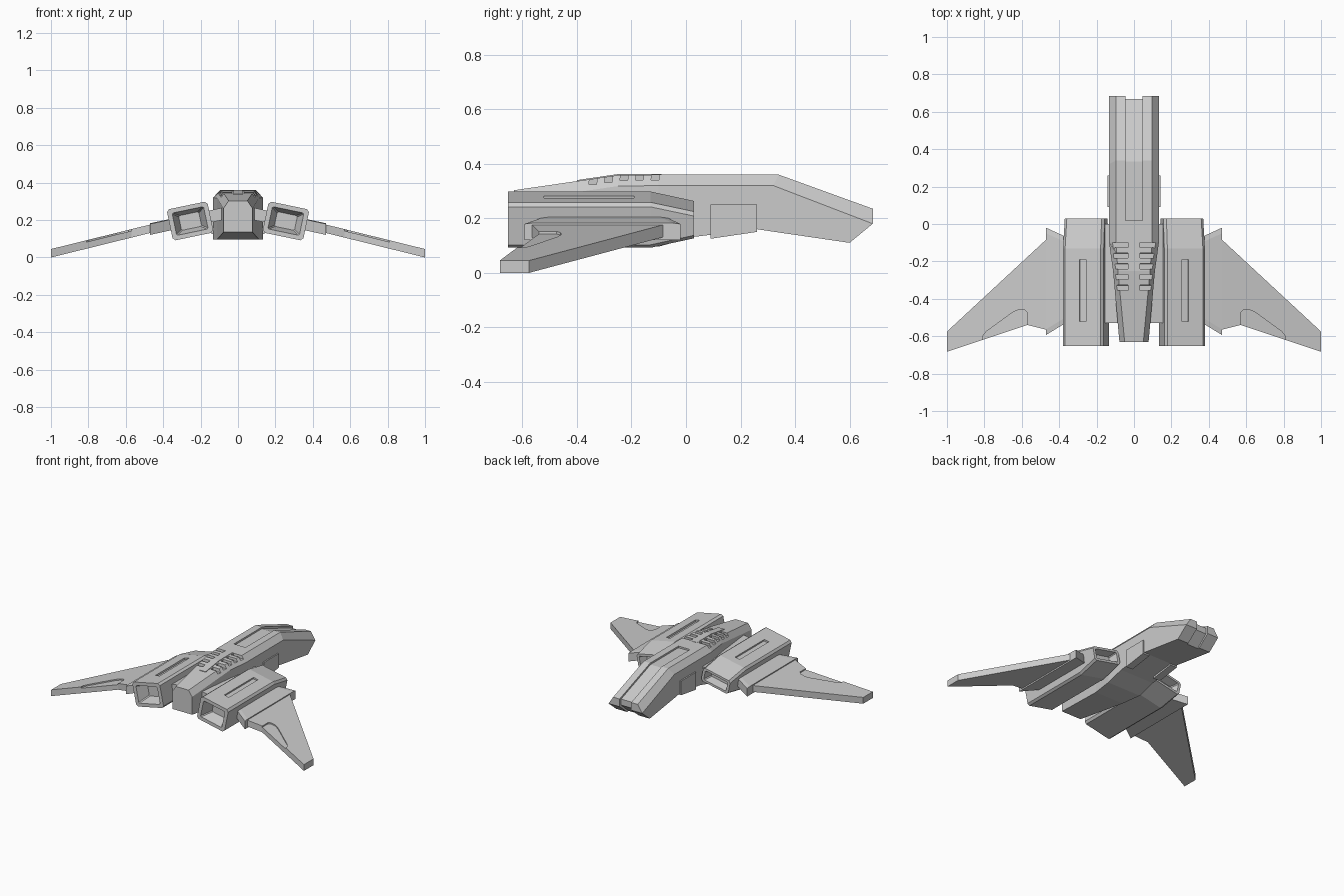
import bpy, bmesh
from math import sin, cos, radians

if "Cube" in bpy.data.objects:
    bpy.data.objects.remove(bpy.data.objects["Cube"])


def loft(name, rings, mirror=False, split_caps=False, cutter=False):
    """Skin a list of equal-length point rings and close both ends."""
    bm = bmesh.new()
    vs = [[bm.verts.new(p) for p in r] for r in rings]
    n = len(rings[0])
    for a, b in zip(vs, vs[1:]):
        for i in range(n):
            j = (i + 1) % n
            bm.faces.new((a[i], a[j], b[j], b[i]))
    for r in (vs[0], vs[-1]):
        if split_caps:
            bm.faces.new(r[1:5])
            bm.faces.new((r[0], r[1], r[4], r[5]))
        else:
            bm.faces.new(r)
    bmesh.ops.recalc_face_normals(bm, faces=bm.faces)
    me = bpy.data.meshes.new(name)
    bm.to_mesh(me)
    bm.free()
    ob = bpy.data.objects.new(name, me)
    bpy.context.collection.objects.link(ob)
    if cutter:
        ob.hide_render = True
        ob.display_type = 'WIRE'
    if mirror:
        mirror_x(ob)
    return ob


def mirror_x(ob):
    m = ob.modifiers.new("mirror", 'MIRROR')
    m.use_clip = False
    m.use_mirror_merge = False


def cut(ob, cutter):
    m = ob.modifiers.new("cut", 'BOOLEAN')
    m.operation = 'DIFFERENCE'
    m.object = cutter


def side_prism(x0, x1, profile):
    return [[(x, y, z) for y, z in profile] for x in (x0, x1)]


# Fuselage: y, top z, shoulder z, bottom z, top half width, side half width
sections = [(-0.63, .303, .262, .135, .05, .078),
            (-0.25, .358, .318, .096, .086, .112),
            (-0.10, .36, .32, .096, .097, .133),
            (0.03, .36, .32, .132, .097, .133),
            (0.26, .36, .32, .16, .097, .133)]
rings = [[(-w, y, b), (-w, y, s), (-t, y, h), (t, y, h), (w, y, s), (w, y, b)]
         for y, h, s, b, t, w in sections]
for yt, h, ys, s, yb, b in [(.34, .36, .32, .32, .34, .148),
                            (.685, .235, .685, .18, .60, .11)]:
    t, w = .097, .133
    rings.append([(-w, yb, b), (-w, ys, s), (-t, yt, h),
                  (t, yt, h), (w, ys, s), (w, yb, b)])
fuselage = loft("fuselage", rings, split_caps=True)

# Long sunken channel on the nose, wrapping over the tip
channel = [(.02, .42), (.02, .348), (.335, .348), (.667, .228), (.667, .185),
           (.56, .091), (.56, .04), (.8, .04), (.8, .42)]
cut(fuselage, loft("channel_cutter", side_prism(-.046, .046, channel), cutter=True))

# Cooling slots on both shoulders
for i, y in enumerate((-.11, -.167, -.224, -.281, -.338)):
    z = .34 - max(0, -.22 - y) * .14
    slot = [(y - .018, z), (y + .01, z), (y + .018, .42), (y - .01, .42)]
    cut(fuselage, loft(f"slot_cutter_{i}", side_prism(.032, .15, slot),
                       mirror=True, cutter=True))

# Raised spine between the slots
loft("spine", side_prism(-.024, .024, [(-.40, .31), (-.40, .34), (-.25, .362),
                                       (-.09, .362), (-.09, .31)]))

# Side hatches
loft("side_hatch", side_prism(.09, .142, [(.09, .125), (.26, .15),
                                          (.26, .25), (.09, .25)]), mirror=True)

# Engines are built in a frame tilted about the y axis
TILT = radians(11.8)


def tilted(u, y, v):
    return (.256 + u * cos(TILT) + v * sin(TILT), y,
            .195 - u * sin(TILT) + v * cos(TILT))


def engine_ring(y, a, b, c=.014):
    pts = [(a - c, -b), (a, -b + c), (a, b - c), (a - c, b),
           (-a + c, b), (-a, b - c), (-a, -b + c), (-a + c, -b)]
    return [tilted(u, y, v) for u, v in pts]


def tilted_box(u0, u1, v0, v1, y0, y1):
    return [[tilted(u, y, v) for u, v in ((u0, v0), (u1, v0), (u1, v1), (u0, v1))]
            for y in (y0, y1)]


# Engine body with recessed nozzle and intake
engine = loft("engine", [engine_ring(-.57, .055, .04, .006),
                         engine_ring(-.652, .086, .061, .006),
                         engine_ring(-.652, .111, .085),
                         engine_ring(-.13, .111, .085),
                         engine_ring(.03, .109, .05),
                         engine_ring(.03, .09, .034, .006),
                         engine_ring(-.03, .075, .024, .006)])
cut(engine, loft("engine_slot_cutter",
                 tilted_box(-.018, .018, .073, .12, -.52, -.19), cutter=True))
mirror_x(engine)

# Pylons joining engines to the fuselage
loft("pylon", tilted_box(-.18, -.09, -.03, .034, -.53, 0), mirror=True)

# Wing root blocks, flaring outward
loft("wing_root", [[(x, y0, z - .058), (x, y1, z - .058), (x, y1, z),
                    (x, y1 - .03, z + .004), (x, y0 + .03, z + .004), (x, y0, z)]
                   for x, y0, y1, z in ((.35, -.52, -.075, .205),
                                        (.47, -.593, -.02, .179))], mirror=True)


# Drooping swept wings
def wing_top(x):
    return .176 - .247 * (x - .47)


plan = [(.45, -.065), (1.0, -.575), (1.0, -.683), (.57, -.54), (.45, -.57)]
wing = loft("wing", [[(x, y, wing_top(x) - d) for x, y in plan]
                     for d in (.0451, 0)])

# Sunken flap area on the trailing edge
flap = [(.57, -.72), (.57, -.475), (.585, -.46), (.615, -.458), (.645, -.47),
        (.79, -.575), (.81, -.60), (.81, -.72)]
cut(wing, loft("flap_cutter", [[(x, y, wing_top(x) + d) for x, y in flap]
                               for d in (-.009, .05)], cutter=True))
mirror_x(wing)
